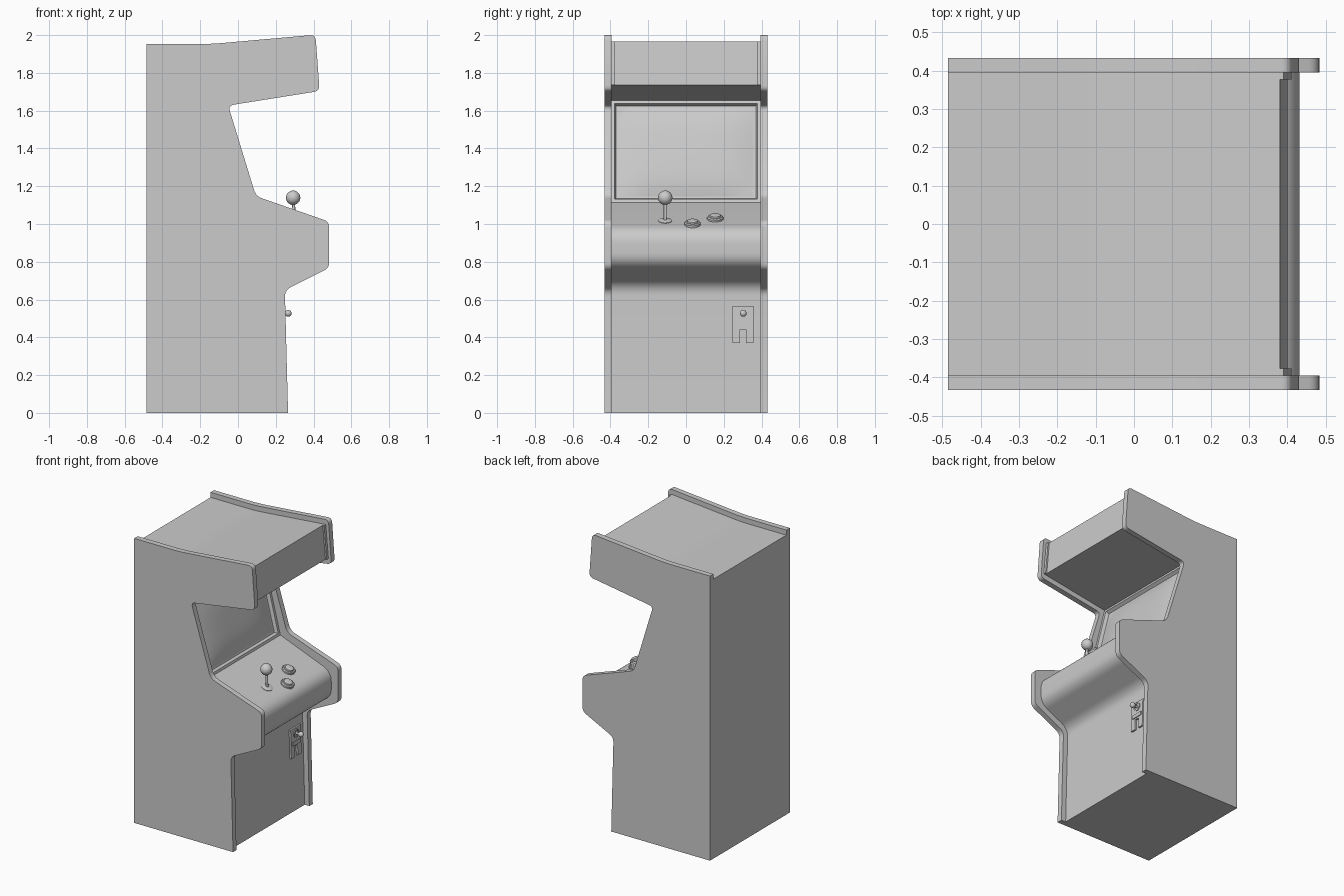
import bpy, bmesh, math
from mathutils import Vector, Matrix

if "Cube" in bpy.data.objects:
    bpy.data.objects.remove(bpy.data.objects["Cube"])


def rounded(points, steps=5):
    """Turn (x, z, corner cut) points into a profile with rounded corners."""
    out = []
    for i, (x, z, r) in enumerate(points):
        p = Vector((x, z))
        if r == 0:
            out.append(p)
            continue
        a, b = Vector(points[i - 1][:2]), Vector(points[(i + 1) % len(points)][:2])
        a, b = p + (a - p).normalized() * r, p + (b - p).normalized() * r
        for k in range(steps + 1):
            t = k / steps
            out.append(a * (1 - t) ** 2 + p * 2 * t * (1 - t) + b * t * t)
    return out


def finish(name, bm, angle=35):
    bmesh.ops.recalc_face_normals(bm, faces=bm.faces)
    me = bpy.data.meshes.new(name)
    bm.to_mesh(me)
    bm.free()
    ob = bpy.data.objects.new(name, me)
    bpy.context.collection.objects.link(ob)
    bpy.ops.object.select_all(action='DESELECT')
    ob.select_set(True)
    bpy.context.view_layer.objects.active = ob
    bpy.ops.object.shade_smooth_by_angle(angle=math.radians(angle))
    return ob


def extruded(profile, y0, y1):
    bm = bmesh.new()
    f = bm.faces.new([bm.verts.new((p.x, y0, p.y)) for p in profile])
    ext = bmesh.ops.extrude_face_region(bm, geom=[f])
    verts = [v for v in ext['geom'] if isinstance(v, bmesh.types.BMVert)]
    bmesh.ops.translate(bm, vec=(0, y1 - y0, 0), verts=verts)
    bmesh.ops.recalc_face_normals(bm, faces=bm.faces)
    return bm


def lathe(name, rings, loc, tilt, n=24):
    """Revolve (radius, height) rings around a tilted axis."""
    bm = bmesh.new()
    vs = [bm.verts.new((r, 0, h)) for r, h in rings]
    es = [bm.edges.new(e) for e in zip(vs, vs[1:])]
    bmesh.ops.spin(bm, geom=vs + es, cent=(0, 0, 0), axis=(0, 0, 1),
                   angle=2 * math.pi, steps=n)
    bmesh.ops.remove_doubles(bm, verts=bm.verts, dist=1e-5)
    bm.transform(Matrix.Translation(loc) @ Matrix.Rotation(tilt, 4, 'Y'))
    return finish(name, bm)


def ball(name, loc, r):
    bm = bmesh.new()
    bmesh.ops.create_uvsphere(bm, u_segments=24, v_segments=14, radius=r)
    bm.transform(Matrix.Translation(loc))
    return finish(name, bm, 60)


def prism(name, profile, y0, y1):
    return finish(name, extruded([Vector(p) for p in profile], y0, y1))


# Side panels
side = rounded([(-0.485, 0, 0), (0.265, 0, 0), (0.248, 0.65, 0.035), (0.483, 0.767, 0.03),
                (0.483, 1.012, 0.03), (0.095, 1.147, 0.035), (-0.052, 1.627, 0.03),
                (0.432, 1.704, 0.03), (0.41, 2.002, 0.03), (-0.14, 1.953, 0.06),
                (-0.485, 1.953, 0)])
for s, label in ((1, 'right'), (-1, 'left')):
    finish('side_panel_' + label, extruded(side, s * 0.395, s * 0.4325), 25)

# Cabinet body between the panels, with a recessed screen opening
low, high = Vector((0.045, 0, 1.115)), Vector((-0.09, 0, 1.655))
body = rounded([(-0.485, 0, 0), (0.23, 0, 0), (0.212, 0.68, 0.06), (0.432, 0.79, 0.06),
                (0.432, 0.965, 0.07), (low.x, low.z, 0), (high.x, high.z, 0),
                (0.4, 1.735, 0), (0.38, 1.965, 0), (-0.14, 1.918, 0.06), (-0.485, 1.918, 0)], 8)
bm = extruded(body, -0.395, 0.395)
mid = (low + high) / 2
face = min(bm.faces, key=lambda f: (f.calc_center_median() - mid).length)
bmesh.ops.inset_individual(bm, faces=[face], thickness=0.024, depth=0)
bmesh.ops.inset_individual(bm, faces=[face], thickness=0.012, depth=-0.022)
finish('cabinet_body', bm, 25)

# Bulging screen glass
up = (high - low).normalized()
out = Vector((up.z, 0, -up.x))
bm = bmesh.new()
bmesh.ops.create_grid(bm, x_segments=14, y_segments=12, size=1)
for v in bm.verts:
    u, w = v.co.x, v.co.y
    bulge = 0.024 * (1 - u ** 4) * (1 - w ** 4) - 0.022
    v.co = mid + Vector((0, 0.358 * u, 0)) + up * (0.242 * w) + out * bulge
finish('screen', bm, 60)

# Marquee trim strips
for s, label in ((1, 'right'), (-1, 'left')):
    prism('marquee_strip_' + label,
          [(0.378, 1.965), (0.39, 1.965), (0.41, 1.737), (0.396, 1.735)], s * 0.377, s * 0.395)

# Control panel parts, tilted to match the panel
slope = 0.15 / 0.387
tilt = math.atan(slope)


def on_panel(x, y):
    return Vector((x, y, low.z - (x - low.x) * slope))


foot = on_panel(0.298, -0.11)
lathe('joystick_base', [(0.037, -0.004), (0.037, 0.003), (0.028, 0.007), (0, 0.007)], foot, tilt)
lathe('joystick_shaft', [(0.008, 0), (0.008, 0.11)], foot, -0.04, 12)
ball('joystick_ball', (0.292, -0.11, 1.139), 0.038)
for i, (x, y) in enumerate(((0.35, 0.035), (0.275, 0.155))):
    lathe(f'button_{i + 1}', [(0.043, -0.004), (0.043, 0.01), (0.038, 0.016), (0.03, 0.016),
                              (0.028, 0.023), (0.02, 0.026), (0, 0.026)], on_panel(x, y), tilt)


# Coin door: notched plate, slot bar and knob
def front_x(z):
    return 0.23 - 0.018 * z / 0.68


def front_block(name, y0, y1, z0, z1, depth):
    prism(name, [(front_x(z0) - 0.01, z0), (front_x(z0) + depth, z0),
                 (front_x(z1) + depth, z1), (front_x(z1) - 0.01, z1)], y0, y1)


front_block('coin_plate', 0.247, 0.357, 0.442, 0.565, 0.012)
front_block('coin_plate_leg_left', 0.247, 0.285, 0.37, 0.442, 0.012)
front_block('coin_plate_leg_right', 0.318, 0.357, 0.37, 0.442, 0.012)
front_block('coin_slot_bar', 0.26, 0.345, 0.452, 0.477, 0.018)
fx = front_x(0.527)
lathe('coin_knob_ring', [(0.028, 0), (0.028, 0.018), (0.02, 0.018), (0.02, 0.013), (0, 0.013)],
      (fx, 0.303, 0.527), math.pi / 2)
lathe('coin_knob_stem', [(0.008, 0), (0.008, 0.045)], (fx, 0.303, 0.527), math.pi / 2, 12)
ball('coin_knob', (0.266, 0.303, 0.527), 0.018)
